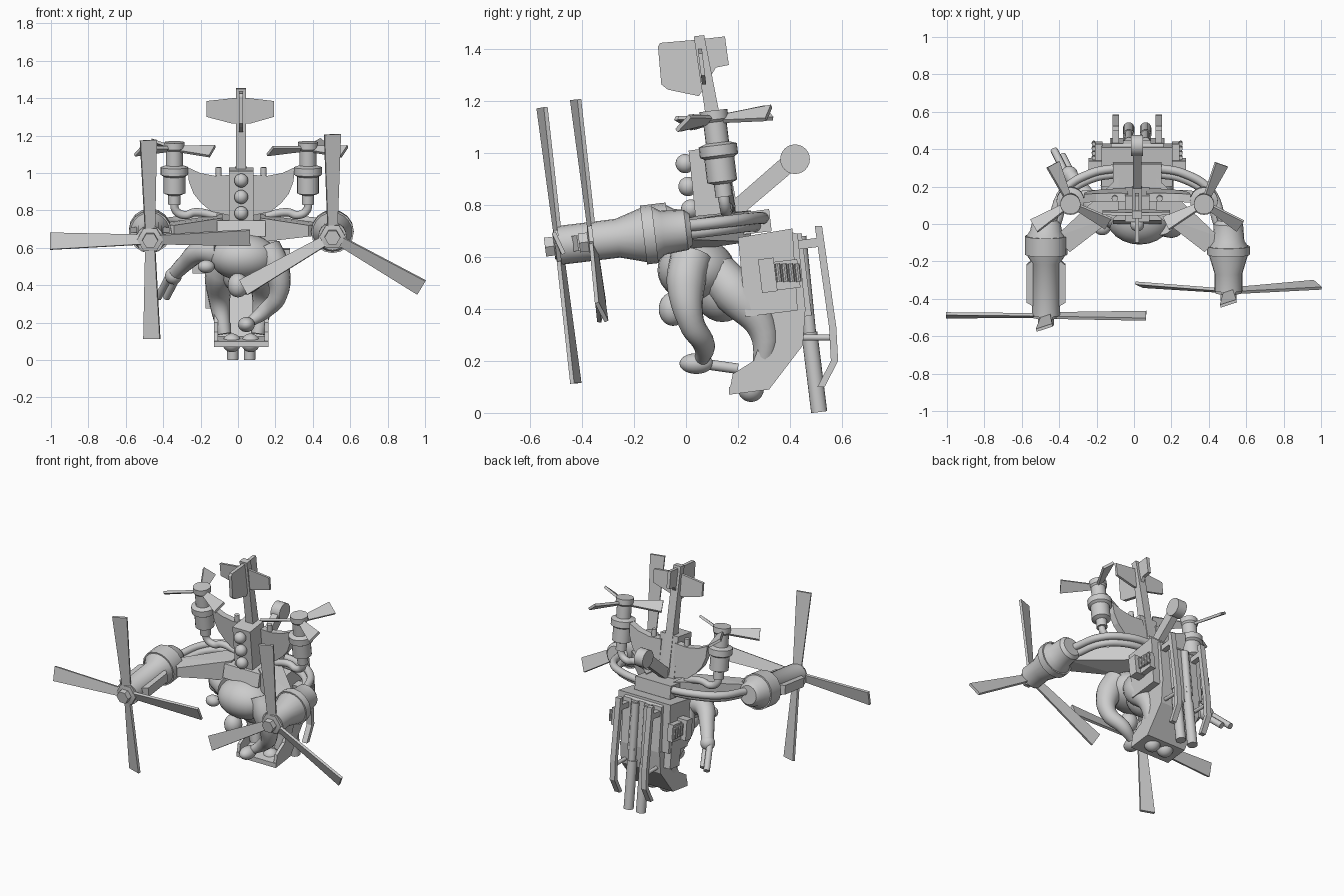
import bpy, bmesh, math
from mathutils import Matrix, Vector

if "Cube" in bpy.data.objects:
    bpy.data.objects.remove(bpy.data.objects["Cube"])

C = 0.017                      # centre line of the craft
TILT = math.radians(7)         # whole craft leans forward
grey = bpy.data.materials.new("plain_grey")
grey.diffuse_color = (0.6, 0.6, 0.6, 1)
grey.use_nodes = True
grey.node_tree.nodes["Principled BSDF"].inputs["Base Color"].default_value = grey.diffuse_color


def add(name, bm, mat=Matrix(), smooth=False):
    bmesh.ops.recalc_face_normals(bm, faces=bm.faces)
    me = bpy.data.meshes.new(name)
    bm.to_mesh(me)
    bm.free()
    me.transform(mat)
    me.materials.clear()
    me.materials.append(grey)
    ob = bpy.data.objects.new(name, me)
    bpy.context.collection.objects.link(ob)
    if smooth:
        bpy.ops.object.select_all(action='DESELECT')
        ob.select_set(True)
        bpy.context.view_layer.objects.active = ob
        bpy.ops.object.shade_smooth_by_angle(angle=math.radians(35))
    return ob


def hull(name, pts, mat=Matrix()):
    bm = bmesh.new()
    for p in pts:
        bm.verts.new(p)
    bmesh.ops.convex_hull(bm, input=bm.verts[:])
    return add(name, bm, mat)


def box(name, c, s, tilt=TILT):
    bm = bmesh.new()
    bmesh.ops.create_cube(bm, size=1, matrix=Matrix.Diagonal((*s, 1)))
    return add(name, bm, Matrix.Translation(c) @ Matrix.Rotation(tilt, 4, 'X'))


def sheet(name, pts, vec):
    """Flat outline given a thickness."""
    bm = bmesh.new()
    f = bm.faces.new([bm.verts.new(p) for p in pts])
    r = bmesh.ops.extrude_face_region(bm, geom=[f])
    bmesh.ops.translate(bm, verts=[v for v in r["geom"] if isinstance(v, bmesh.types.BMVert)], vec=vec)
    return add(name, bm)


def slab(name, outline, x0, x1):
    """Side outline (y, z) extruded between two x positions."""
    return sheet(name, [(x0, y, z) for y, z in outline], (x1 - x0, 0, 0))


def lathe(name, prof, mat, n=20):
    bm = bmesh.new()
    vs = [bm.verts.new((r, 0, z)) for r, z in prof]
    es = [bm.edges.new(p) for p in zip(vs, vs[1:])]
    bmesh.ops.spin(bm, geom=vs + es, cent=(0, 0, 0), axis=(0, 0, 1), angle=math.tau, steps=n)
    bmesh.ops.remove_doubles(bm, verts=bm.verts[:], dist=1e-4)
    return add(name, bm, mat, True)


def rod(name, a, b, r, n=16):
    a, b = Vector(a), Vector(b)
    d = b - a
    m = Matrix.Translation(a) @ d.to_track_quat('Z', 'Y').to_matrix().to_4x4()
    return lathe(name, [(0, 0), (r, 0), (r, d.length), (0, d.length)], m, n)


def ball(name, c, s):
    bm = bmesh.new()
    bmesh.ops.create_uvsphere(bm, u_segments=24, v_segments=14, radius=1)
    return add(name, bm, Matrix.Translation(c) @ Matrix.Diagonal((*s, 1)), True)


def tube(name, pts, radii, curved=True):
    """Bent pipe or limb with a radius at every point."""
    cu = bpy.data.curves.new(name, 'CURVE')
    cu.dimensions, cu.bevel_depth, cu.bevel_resolution = '3D', 1, 6
    cu.use_fill_caps, cu.resolution_u = True, 6
    sp = cu.splines.new('BEZIER' if curved else 'POLY')
    ps = sp.bezier_points if curved else sp.points
    ps.add(len(pts) - 1)
    for i, (p, co) in enumerate(zip(ps, pts)):
        p.co = co if curved else (*co, 1)
        p.radius = radii[i] if isinstance(radii, (list, tuple)) else radii
        if curved:
            p.handle_left_type = p.handle_right_type = 'AUTO'
    ob = bpy.data.objects.new(name, cu)
    bpy.context.collection.objects.link(ob)
    bpy.context.view_layer.update()
    me = bpy.data.meshes.new_from_object(ob.evaluated_get(bpy.context.evaluated_depsgraph_get()))
    bpy.data.objects.remove(ob)
    bm = bmesh.new()
    bm.from_mesh(me)
    bpy.data.meshes.remove(me)
    bmesh.ops.remove_doubles(bm, verts=bm.verts[:], dist=1e-5)
    return add(name, bm, Matrix(), True)


def rotor(name, mat, z, angles, r, w0, w1, pitch):
    for a in angles:
        m = (mat @ Matrix.Translation((0, 0, z)) @ Matrix.Rotation(math.radians(a), 4, 'Z')
             @ Matrix.Rotation(math.radians(pitch), 4, 'X'))
        hull(name, [(x, s * w, t) for x, w in ((0.03, w0), (r, w1))
                    for s in (-1, 1) for t in (-0.008, 0.008)], m)


# main engines, the left one longer with four blades
for side, x, length, r, angles in ((-1, C - 0.487, 0.477, 0.535, (1, 91, 181, 271)),
                                   (1, C + 0.488, 0.345, 0.55, (90, -30, 210))):
    m = Matrix.Translation((x, 0, 0.705)) @ Matrix.Rotation(TILT + math.pi / 2, 4, 'X')
    ring, taper = (0.045, 0.21) if side < 0 else (0.10, 0.265)
    lathe("main_engine", [(0, -0.02), (0.06, -0.02), (0.078, 0), (0.085, ring - 0.01), (0.105, ring + 0.02),
                          (0.105, 0.165), (0.075, taper), (0.075, length + 0.015), (0, length + 0.015)], m)
    lathe("engine_collar", [(0.10, ring + 0.02), (0.114, ring + 0.02), (0.114, 0.165), (0.10, 0.165)], m, 16)
    lathe("propeller_hub", [(0.07, length - 0.02), (0.07, length + 0.03), (0.042, length + 0.035),
                            (0.042, length + 0.07), (0, length + 0.07)], m, 6)
    rotor("main_propeller_blade", m, length + 0.016, angles, r, 0.026, 0.046, 18)
    if side < 0:
        for s in (-1, 1):
            hull("engine_side_fin", [(s * a, b, z) for a, z in ((0.07, 0.19), (0.105, 0.22), (0.105, 0.42), (0.07, 0.44))
                                     for b in (-0.03, 0.03)], m)

for s in (-1, 1):
    X = lambda v: C + s * v
    # wing arm and the two pipes behind it
    hull("wing_arm", [(X(0.10), 0.05, 0.63), (X(0.10), 0.05, 0.76), (X(0.10), 0.25, 0.66), (X(0.10), 0.25, 0.78),
                      (X(0.36), -0.15, 0.66), (X(0.36), -0.15, 0.72), (X(0.44), -0.07, 0.67), (X(0.44), -0.07, 0.73)])
    for k in (0, 1):
        tube("wing_pipe", [(X(0.10), 0.30 - 0.03 * k, 0.75 - 0.03 * k), (X(0.25), 0.27 - 0.03 * k, 0.75 - 0.03 * k),
                           (X(0.39 - 0.02 * k), 0.18 - 0.02 * k, 0.74 - 0.03 * k), (X(0.46 - 0.03 * k), 0.0, 0.72 - 0.03 * k)], 0.023)
    # small lift rotors
    m = Matrix.Translation((X(0.357), 0.11, 1.13)) @ Matrix.Rotation(TILT, 4, 'X')
    lathe("lift_engine", [(0, -0.30), (0.033, -0.30), (0.033, -0.25), (0.058, -0.24), (0.058, -0.15), (0.074, -0.14),
                          (0.074, -0.10), (0.045, -0.09), (0.045, -0.01), (0.054, 0), (0.054, 0.035), (0, 0.035)], m)
    rotor("lift_rotor_blade", m, 0.0, [a if s > 0 else 180 - a for a in (66, 208, 328)], 0.23, 0.018, 0.042, 35)
    tube("lift_engine_pipe", [(X(0.357), 0.14, 0.86), (X(0.35), 0.15, 0.80), (X(0.30), 0.155, 0.775),
                              (X(0.25), 0.16, 0.79), (X(0.13), 0.16, 0.77)], 0.022)
    # curved shoulder plates
    prof = [(0.05, 0.99), (0.14, 0.985), (0.22, 1.0), (0.285, 1.03), (0.28, 0.955), (0.255, 0.89),
            (0.215, 0.84), (0.16, 0.795), (0.05, 0.77)]
    sheet("shoulder_plate", [(X(a), 0.13 - 0.12 * (z - 0.9), z) for a, z in prof], (0, 0.045, 0))
    rod("plate_bolt", (X(0.12), 0.14, 0.97), (X(0.12), 0.135, 1.03), 0.016)
    # rear rails and long barrels
    for i, (a, b) in enumerate((((0.51, 0.72), (0.565, 0.33)), ((0.565, 0.33), (0.572, 0.20)), ((0.572, 0.20), (0.52, 0.10)))):
        slab("rear_rail", [(a[0] - 0.014, a[1]), (a[0] + 0.014, a[1]), (b[0] + 0.014, b[1]), (b[0] - 0.014, b[1])],
             X(0.097), X(0.133))
    box("rail_bracket", (X(0.115), 0.455, 0.65), (0.035, 0.11, 0.035))
    rod("rail_strut", (X(0.115), 0.44, 0.29), (X(0.115), 0.56, 0.29), 0.012)
    rod("rear_barrel", (X(0.045), 0.513, 0.003), (X(0.045), 0.475, 0.31), 0.031)
    rod("barrel_sleeve", (X(0.045), 0.48, 0.28), (X(0.045), 0.44, 0.68), 0.024)
    box("rear_pack_strip", (X(0.05), 0.435, 0.53), (0.05, 0.06, 0.32))
    # side pouch with a row of cartridges
    box("side_panel", (X(0.205), 0.37, 0.53), (0.04, 0.13, 0.11))
    box("side_box", (X(0.225), 0.315, 0.53), (0.07, 0.06, 0.13))
    for k in range(4):
        rod("cartridge", (X(0.232), 0.36 + k * 0.025, 0.505), (X(0.232), 0.352 + k * 0.025, 0.575), 0.011, 10)
    # legs and foot balls
    tube("pilot_leg", [(X(0.07), 0.12, 0.54), (X(0.11), 0.19, 0.46), (X(0.115), 0.30, 0.31), (X(0.09), 0.29, 0.14)],
         [0.08, 0.085, 0.055, 0.035])
    ball("under_ball", (X(0.05), 0.25, 0.092), (0.05, 0.05, 0.05))

# central hull
slab("centre_deck", [(0.0, 0.66), (0.02, 0.745), (0.32, 0.785), (0.33, 0.70)], C - 0.13, C + 0.13)
slab("front_column", [(0.04, 0.72), (0.01, 1.01), (0.15, 1.03), (0.20, 0.74)], C - 0.065, C + 0.065)
for z in (0.785, 0.872, 0.96):
    ball("front_lamp", (C, 0.09 - 0.12 * z + 0.022, z), (0.037, 0.037, 0.037))

# tail boom with rudder and stabilizer
slab("tail_boom", [(0.13, 0.78), (0.20, 0.78), (0.135, 1.12), (0.07, 1.455), (0.03, 1.45)], C - 0.027, C + 0.027)
slab("rudder", [(-0.108, 1.41), (-0.10, 1.425), (0.04, 1.437), (0.15, 1.45), (0.165, 1.34), (0.115, 1.33),
                (0.05, 1.22), (-0.07, 1.245), (-0.095, 1.265)], C - 0.011, C + 0.011)
hull("stabilizer", [(C + x, 0.062 - 0.12 * (z - 1.33) + t, z)
                    for x, z in ((-0.185, 1.385), (-0.185, 1.30), (-0.05, 1.265), (0.05, 1.265),
                                 (0.175, 1.30), (0.175, 1.385), (0, 1.405)) for t in (-0.008, 0.008)])

# rear arm with wheel
slab("rear_arm", [(0.16, 0.80), (0.20, 0.75), (0.43, 0.945), (0.40, 1.01)], C - 0.022, C + 0.022)
rod("rear_wheel", (C - 0.032, 0.42, 0.977), (C + 0.032, 0.42, 0.977), 0.057, 24)

# backpack and foot pod
slab("backpack", [(0.23, 0.37), (0.20, 0.675), (0.41, 0.71), (0.43, 0.395)], C - 0.19, C + 0.19)
slab("backpack_rear", [(0.41, 0.40), (0.39, 0.70), (0.43, 0.69), (0.46, 0.40)], C - 0.14, C + 0.14)
box("side_holster", (-0.145, 0.35, 0.43), (0.06, 0.10, 0.30))
slab("foot_pod_floor", [(0.165, 0.07), (0.165, 0.10), (0.30, 0.125), (0.38, 0.40), (0.46, 0.40), (0.45, 0.26), (0.32, 0.09)],
     C - 0.145, C + 0.145)
for s in (-1, 1):
    slab("foot_pod_wall", [(0.165, 0.07), (0.18, 0.15), (0.26, 0.20), (0.33, 0.39), (0.46, 0.40), (0.45, 0.26), (0.32, 0.09)],
         C + s * 0.125, C + s * 0.145)

# hunched pilot
ball("pilot_torso", (0.03, 0.04, 0.55), (0.18, 0.15, 0.125))
ball("pilot_belly", (0.03, 0.14, 0.47), (0.12, 0.11, 0.12))
ball("pilot_head", (0.0, -0.05, 0.40), (0.055, 0.055, 0.065))
tube("pilot_right_arm", [(0.15, 0.02, 0.60), (0.20, 0.0, 0.50), (0.215, 0.02, 0.35), (0.14, 0.07, 0.26), (0.06, 0.06, 0.20)],
     [0.08, 0.075, 0.05, 0.042, 0.025])
ball("right_hand", (0.045, 0.04, 0.19), (0.045, 0.065, 0.04))
rod("control_stick", (0.04, 0.06, 0.19), (0.04, 0.20, 0.17), 0.02)
# left arm reaches out and back with a two-pronged claw
tube("pilot_left_arm", [(-0.10, 0.05, 0.58), (-0.20, 0.09, 0.58), (-0.28, 0.18, 0.52), (-0.34, 0.26, 0.46)],
     [0.08, 0.06, 0.045, 0.038])
ball("left_hand", (-0.345, 0.265, 0.45), (0.045, 0.045, 0.045))
for k in (-1, 1):
    rod("left_claw", (-0.345 - 0.022 * k, 0.26 + 0.014 * k, 0.45), (-0.405 - 0.022 * k, 0.38 + 0.014 * k, 0.335), 0.02, 12)
ball("left_elbow_pad", (-0.17, -0.02, 0.50), (0.045, 0.04, 0.035))
